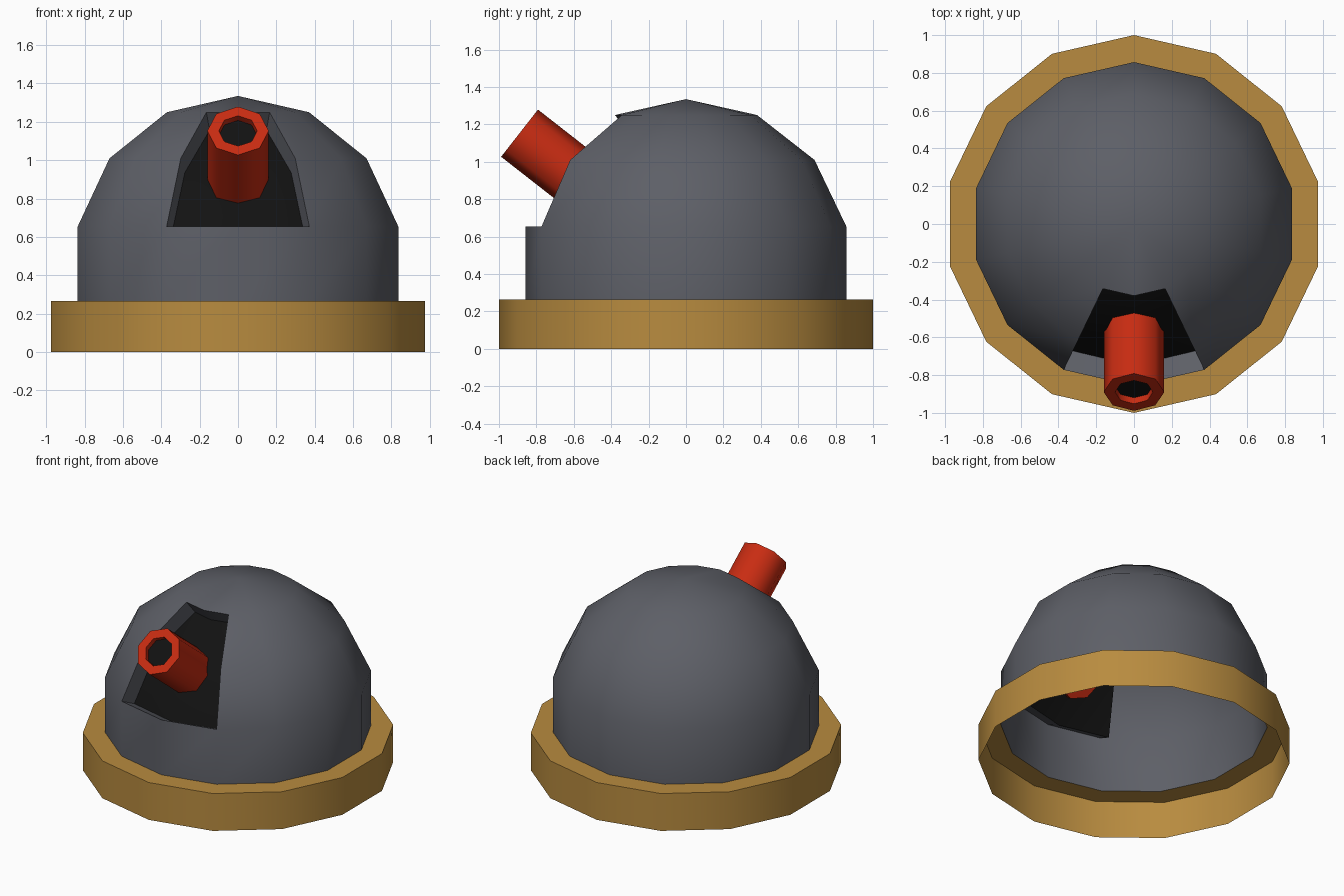
import bpy, bmesh, math
from mathutils import Vector, Matrix

if "Cube" in bpy.data.objects:
    bpy.data.objects.remove(bpy.data.objects["Cube"])


def material(name, rgb):
    m = bpy.data.materials.new(name)
    m.diffuse_color = (*rgb, 1)
    m.use_nodes = True
    m.node_tree.nodes["Principled BSDF"].inputs["Base Color"].default_value = m.diffuse_color
    return m


GREY = material("dark_grey", (0.11, 0.115, 0.135))
GOLD = material("gold", (0.48, 0.26, 0.05))
RED = material("red", (0.58, 0.025, 0.006))
BLACK = material("black", (0.006, 0.006, 0.006))


def lathe(profile, sides):
    """Revolve (radius, height) points, first vertex of each ring at -y."""
    bm = bmesh.new()
    rings = []
    for r, z in profile:
        if r == 0:
            rings.append([bm.verts.new((0, 0, z))] * sides)
        else:
            angles = [-math.pi / 2 + 2 * math.pi * i / sides for i in range(sides)]
            rings.append([bm.verts.new((r * math.cos(a), r * math.sin(a), z)) for a in angles])
    for a, b in zip(rings, rings[1:]):
        for i in range(sides):
            j = (i + 1) % sides
            bm.faces.new(dict.fromkeys((a[i], a[j], b[j], b[i])))
    bm.normal_update()
    return bm


def finish(bm, name, mats, angle=40):
    mesh = bpy.data.meshes.new(name)
    bm.to_mesh(mesh)
    bm.free()
    for m in mats:
        mesh.materials.append(m)
    ob = bpy.data.objects.new(name, mesh)
    bpy.context.collection.objects.link(ob)
    bpy.ops.object.select_all(action='DESELECT')
    ob.select_set(True)
    bpy.context.view_layer.objects.active = ob
    bpy.ops.object.shade_smooth_by_angle(angle=math.radians(angle))
    return ob


# Open-bottomed base ring
finish(lathe([(1, 0), (1, 0.265), (0.857, 0.265)], 14), "base_ring", [GOLD])

# Dome shell with a recessed hatch at the front
bm = lathe([(0.857, 0.265), (0.857, 0.655), (0.687, 1.01), (0.38, 1.25), (0, 1.335)], 14)
hatch = []
for f in bm.faces:
    c = f.calc_center_median()
    if c.y < 0 and abs(c.x) < 0.25 and 0.7 < c.z < 1.2 and abs(math.atan2(c.x, -c.y)) < 0.3:
        hatch.append(f)
new = bmesh.ops.extrude_face_region(bm, geom=hatch)["geom"]
old = [f for f in hatch if f.is_valid]
if old:
    bmesh.ops.delete(bm, geom=old, context='FACES')
panel = {g for g in new if isinstance(g, bmesh.types.BMFace)}
bm.normal_update()
moves = []
for v in (g for g in new if isinstance(g, bmesh.types.BMVert)):
    n = sum((f.normal for f in v.link_faces if f in panel), Vector())
    moves.append((v, n.normalized() * -0.12))
for v, d in moves:
    v.co += d
for f in panel:
    f.material_index = 1
bm.normal_update()
finish(bm, "dome", [GREY, BLACK])

# Tilted barrel with a shallow dark bore
bm = lathe([(0, -0.45), (0.16, -0.45), (0.16, 0), (0.1, 0), (0.1, -0.04), (0, -0.04)], 8)
for f in bm.faces:
    c = f.calc_center_median()
    if abs(c.z + 0.04) < 0.005:
        f.material_index = 1
tilt = Matrix.Rotation(math.radians(90 - 38), 4, 'X')
bm.transform(Matrix.Translation((0, -0.89, 1.153)) @ tilt)
bm.normal_update()
finish(bm, "barrel", [RED, BLACK], 50)
